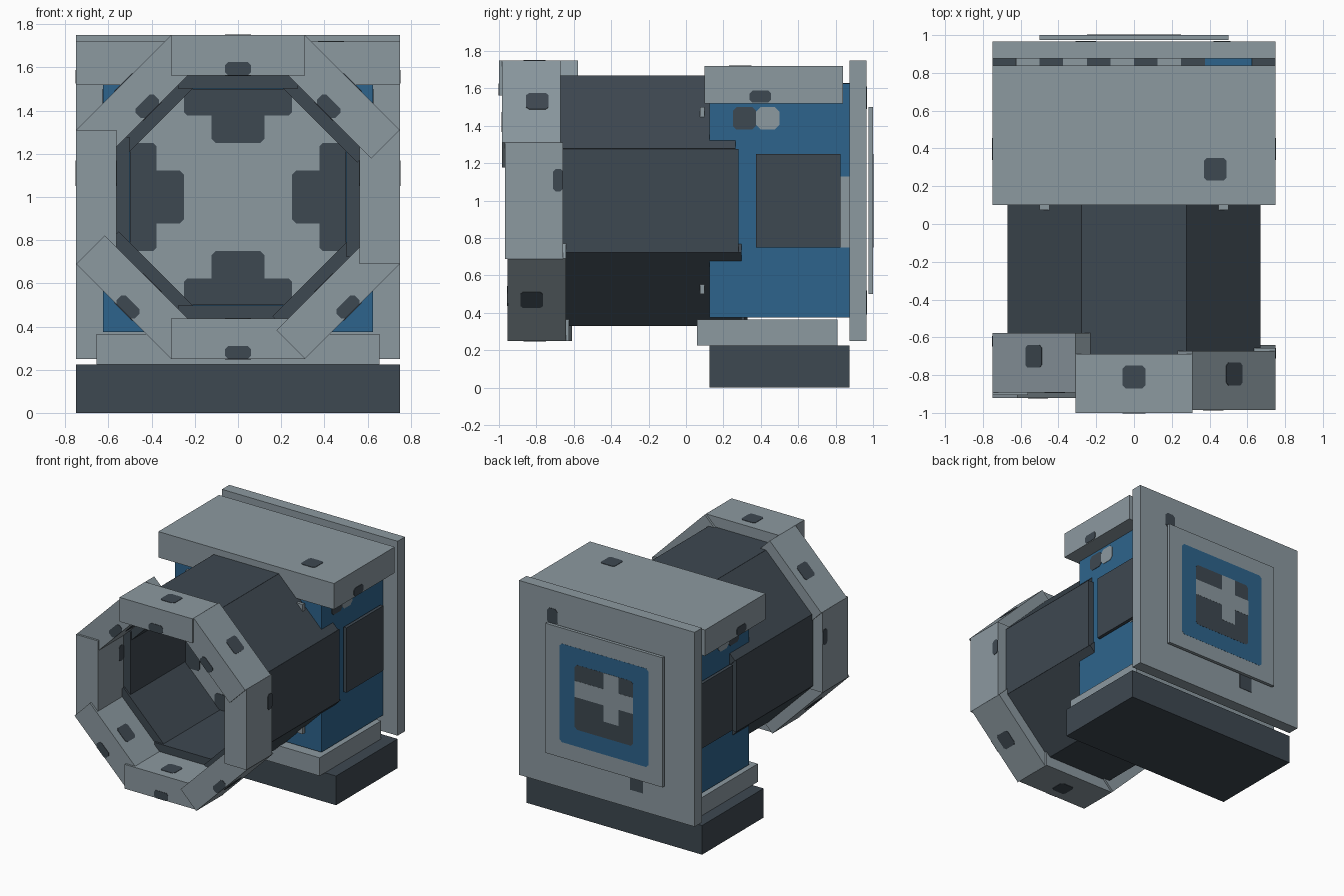
import bpy, bmesh, math
from mathutils import Matrix, Vector

cube = bpy.data.objects.get("Cube")
if cube:
    bpy.data.objects.remove(cube, do_unlink=True)


def material(name, rgb):
    m = bpy.data.materials.new(name)
    m.use_nodes = True
    m.diffuse_color = (*rgb, 1)
    m.node_tree.nodes["Principled BSDF"].inputs["Base Color"].default_value = (*rgb, 1)
    return m


LIGHT = material("light_grey", (0.262, 0.319, 0.352))
DARK = material("dark_slate", (0.048, 0.065, 0.082))
BLUE = material("steel_blue", (0.027, 0.127, 0.262))


def box(name, x, y, z, mat, frame=None, chamfer=0):
    """Box from (min, max) ranges; chamfer cuts the corners across the thinnest axis."""
    lo, hi = Vector((x[0], y[0], z[0])), Vector((x[1], y[1], z[1]))
    size = hi - lo
    bm = bmesh.new()
    bmesh.ops.create_cube(bm, size=1)
    for v in bm.verts:
        v.co = Vector([c * s for c, s in zip(v.co, size)]) + (lo + hi) / 2
    if chamfer:
        thin = min(range(3), key=lambda i: size[i])
        edges = [e for e in bm.edges
                 if abs(e.verts[0].co[thin] - e.verts[1].co[thin]) > size[thin] / 2]
        bmesh.ops.bevel(bm, geom=edges, offset=chamfer, segments=1, affect='EDGES')
    if frame:
        bm.transform(frame)
    me = bpy.data.meshes.new(name)
    bm.to_mesh(me)
    bm.free()
    me.materials.append(mat)
    ob = bpy.data.objects.new(name, me)
    bpy.context.collection.objects.link(ob)
    return ob


def skin(p):
    """Thin range straddling a surface, for painted patches."""
    return (p - 0.003, p + 0.003)


def around(c, r=0.06):
    return (c - r, c + r)


# Base, plinth, body and casing
box("base", (-0.75, 0.75), (0.125, 0.875), (0, 0.225), DARK)
box("plinth", (-0.655, 0.655), (0.06, 0.81), (0.225, 0.365), LIGHT)
box("body", (-0.625, 0.625), (0.125, 0.875), (0.375, 1.625), BLUE)
box("top_slab", (-0.75, 0.75), (0.1, 0.84), (1.52, 1.72), LIGHT)
box("back_slab", (-0.75, 0.75), (0.875, 0.965), (0.25, 1.75), LIGHT)
box("back_panel", (-0.5, 0.5), (0.975, 1.0), (0.5, 1.5), LIGHT)
box("front_panel", (-0.5, 0.5), (0.075, 0.1), (0.5, 1.5), LIGHT)

# Side plates and the painted patches beside them
for side, s in (("left", 1), ("right", -1)):
    def out(a, b):
        return tuple(sorted((s * a, s * b)))
    box(side + "_plate", out(0.64, 0.665), (0.375, 0.825), (0.75, 1.25), DARK)
    box(side + "_light_strip", skin(s * 0.625), (0.7, 0.875), (0.75, 1.13), LIGHT)
    box(side + "_dark_patch", skin(s * 0.625), (0.25, 0.375), (1.38, 1.5), DARK, chamfer=0.02)
    box(side + "_light_patch", skin(s * 0.625), (0.375, 0.5), (1.38, 1.5), LIGHT, chamfer=0.025)
    box(side + "_slab_patch", skin(s * 0.75), (0.34, 0.455), (1.525, 1.588), DARK, chamfer=0.015)

# Patches on the slabs
box("top_patch", around(0.43), around(0.29), skin(1.72), DARK, chamfer=0.015)
box("back_patch_upper", (0.42, 0.51), skin(0.965), (1.49, 1.61), DARK, chamfer=0.02)
box("back_patch_lower", (-0.31, -0.2), skin(0.965), (0.39, 0.52), DARK)
for i in range(4):
    x = -0.625 + i * 0.25
    box("body_top_light", (x, x + 0.125), (0.8, 0.875), skin(1.625), LIGHT)
    box("body_top_dark", (x + 0.125, x + 0.25), (0.8, 0.875), skin(1.625), DARK)

# Back emblem: blue field, dark square, light cross
box("blue_field", (-0.38, 0.38), (0.996, 1.001), (0.62, 1.38), BLUE, chamfer=0.02)
box("dark_square", (-0.25, 0.25), (0.996, 1.002), (0.75, 1.25), DARK, chamfer=0.02)
box("cross_bar", (-0.25, 0.25), (0.996, 1.003), (1.0, 1.125), LIGHT)
box("cross_post", (-0.125, 0), (0.996, 1.003), (0.875, 1.25), LIGHT)

# Ring segments and barrel staves, stepping back one after another
STEP = 0.0156
for i in range(8):
    frame = Matrix.Translation((0, 0, 1)) @ Matrix.Rotation(i * math.pi / 4, 4, 'Y')
    front = -1 + i * STEP
    back = front + 0.3125
    box(f"ring_segment_{i}", (-0.311, 0.311), (front, back), (0.5625, 0.75), LIGHT, frame)
    box(f"barrel_stave_{i}", (-0.277, 0.277), (back, back + 0.9375), (0.503, 0.67), DARK, frame)

    # Dark patches on the outer, inner and front faces of each segment
    upright = i in (2, 6)
    lower = i in (3, 4, 5)
    if upright:
        x = around(-0.11 if i == 2 else 0.11)
        y = (back - 0.055, back)
    else:
        x = around(0)
        y = around(front + (0.128 if lower else 0.19))
        z = (0.69, 0.75) if lower else (0.5625, 0.625)
        box(f"ring_front_patch_{i}", x, skin(front), z, DARK, frame, 0.015)
    for face, z in (("outer", 0.75), ("inner", 0.5625)):
        box(f"ring_{face}_patch_{i}", x, y, skin(z), DARK, frame, 0.015)

# Four dark stepped patches on the panel at the end of the barrel
for i in range(4):
    frame = Matrix.Translation((0, 0, 1)) @ Matrix.Rotation(i * math.pi / 2, 4, 'Y')
    box(f"panel_patch_wide_{i}", (-0.25, 0.25), skin(0.075), (0.378, 0.5), DARK, frame, 0.015)
    box(f"panel_patch_narrow_{i}", (-0.122, 0.122), skin(0.075), (0.25, 0.42), DARK, frame, 0.02)
